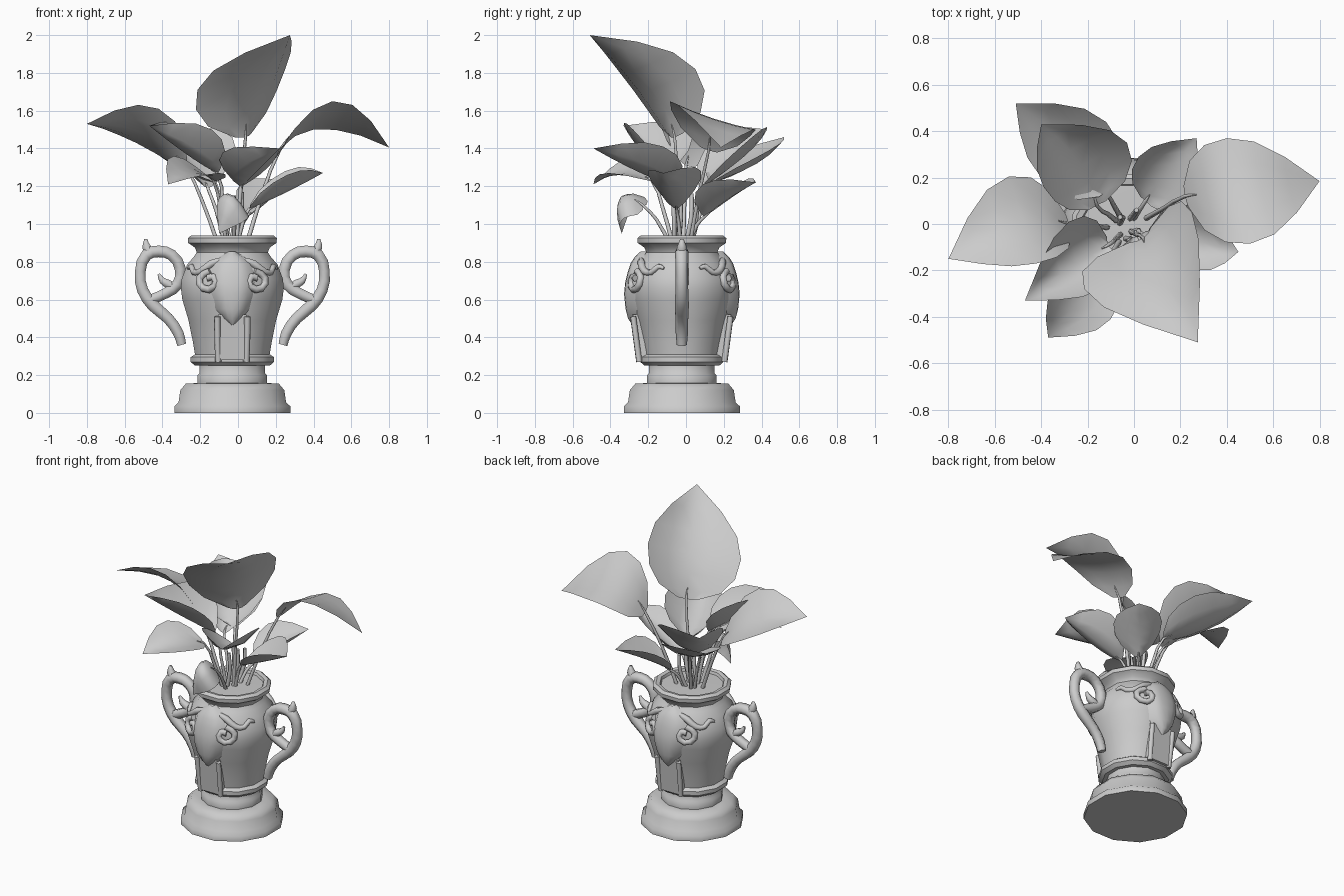
import bpy, bmesh, math
from mathutils import Vector as V

if "Cube" in bpy.data.objects:
    bpy.data.objects.remove(bpy.data.objects["Cube"])

AX, AY = -0.03, -0.022      # vase axis
SIDES = 12


def finish(name, bm, angle=50, closed=True):
    if closed:
        bmesh.ops.recalc_face_normals(bm, faces=bm.faces)
    me = bpy.data.meshes.new(name)
    bm.to_mesh(me)
    bm.free()
    ob = bpy.data.objects.new(name, me)
    bpy.context.collection.objects.link(ob)
    bpy.ops.object.select_all(action='DESELECT')
    ob.select_set(True)
    bpy.context.view_layer.objects.active = ob
    bpy.ops.object.shade_smooth_by_angle(angle=math.radians(angle))
    return ob


def tube(name, pts, radius, radii=None, res=2, bevel=1):
    """Round tube through the points, turned into a mesh."""
    cu = bpy.data.curves.new(name, 'CURVE')
    cu.dimensions = '3D'
    cu.bevel_depth, cu.bevel_resolution, cu.use_fill_caps = radius, bevel, True
    cu.resolution_u = res
    sp = cu.splines.new('BEZIER')
    sp.bezier_points.add(len(pts) - 1)
    for i, (bp, p) in enumerate(zip(sp.bezier_points, pts)):
        bp.co = p
        bp.handle_left_type = bp.handle_right_type = 'AUTO'
        bp.radius = radii[i] if radii else 1
    tmp = bpy.data.objects.new(name + "_path", cu)
    bpy.context.collection.objects.link(tmp)
    bpy.context.view_layer.update()
    me = bpy.data.meshes.new_from_object(tmp.evaluated_get(bpy.context.evaluated_depsgraph_get()))
    bpy.data.objects.remove(tmp)
    bm = bmesh.new()
    bm.from_mesh(me)
    bmesh.ops.remove_doubles(bm, verts=bm.verts, dist=1e-5)
    return finish(name, bm, 70)


def lathe(name, prof, angle):
    bm = bmesh.new()
    rings = []
    for r, z in prof:
        n = SIDES if r > 0 else 1
        rings.append([bm.verts.new((AX + r * math.cos(2 * math.pi * (i + .5) / SIDES),
                                    AY + r * math.sin(2 * math.pi * (i + .5) / SIDES), z)) for i in range(n)])
    for a, b in zip(rings, rings[1:]):
        for i in range(SIDES):
            q = [a[i % len(a)], a[(i + 1) % len(a)], b[(i + 1) % len(b)], b[i % len(b)]]
            bm.faces.new(list(dict.fromkeys(q)))
    return finish(name, bm, angle)


# Pedestal, body and soil
lathe("pedestal", [(0, 0), (.318, 0), (.318, .035), (.295, .055), (.285, .12), (.255, .155),
                   (.19, .158), (.19, .20), (.18, .21), (.18, .26), (0, .26)], 60)
BODY = [(.205, .25), (.228, .27), (.228, .295), (.205, .31), (.215, .37), (.24, .49), (.274, .60),
        (.282, .66), (.277, .71), (.248, .785), (.212, .825), (.195, .85), (.205, .875), (.242, .9),
        (.244, .925), (.225, .94), (.2, .935)]
lathe("vase_body", [(0, .25)] + BODY + [(.194, .918), (0, .922)], 40)


def body_r(z):
    for (r0, z0), (r1, z1) in zip(BODY, BODY[1:]):
        if z0 <= z <= z1:
            return r0 + (r1 - r0) * (z - z0) / (z1 - z0)
    return BODY[-1][0]


# Scroll handles: an arm that curls over and closes onto itself, with a spike and a leaf spur
LOOP = [(.268, .36), (.285, .42), (.34, .50), (.42, .57), (.475, .65), (.487, .75), (.455, .835),
        (.39, .855), (.32, .835), (.275, .76), (.29, .68), (.35, .635), (.43, .60)]
for s, side in ((1, "right"), (-1, "left")):
    def at(p):
        return (AX + s * p[0], AY, p[1])
    tube(side + "_handle", [at(p) for p in LOOP], .034,
         [.8, .95, 1, 1.1, 1, .95, 1.05, 1.05, 1, 1, 1, .95, .9])
    tube(side + "_handle_spike", [at(p) for p in [(.43, .84), (.455, .88), (.458, .92)]], .032, [1, .8, .3])
    tube(side + "_handle_spur", [at(p) for p in [(.30, .66), (.345, .685), (.37, .70), (.39, .735)]], .026, [1, 1, .8, .3])

# Relief ornament, front and back: (height, half width, distance from axis)
SHIELD = [(.465, .012, .262), (.50, .06, .285), (.55, .10, .298), (.63, .122, .306), (.69, .132, .300),
          (.74, .125, .288), (.79, .115, .272), (.825, .08, .25), (.855, .018, .218)]
for s, side in ((-1, "front"), (1, "back")):
    bm = bmesh.new()
    rows = []
    for z, w, d in SHIELD:
        row = []
        for k in range(-3, 4):
            u = k / 3
            edge = math.sqrt(body_r(z) ** 2 - (w * u) ** 2) - .02
            f = (1 - u * u) ** .6
            row.append(bm.verts.new((AX + w * u, AY + s * (edge + (d - edge) * f), z)))
        rows.append(row)
    for a, b in zip(rows, rows[1:]):
        for i in range(6):
            bm.faces.new((a[i], a[i + 1], b[i + 1], b[i]))
    finish(side + "_shield", bm)

    # Panel under the shield, between two posts
    bm = bmesh.new()
    bmesh.ops.create_cube(bm, size=1)
    for v in bm.verts:
        top = v.co.z > 0
        v.co = V((AX + v.co.x * .15, AY + s * ((.25 if top else .228) + (.01 if v.co.y > 0 else -.08)),
                  .52 if top else .28))
    finish(side + "_panel", bm)
    for m in (1, -1):
        tube(side + "_post", [(AX + m * .08, AY + s * .258, .51), (AX + m * .078, AY + s * .242, .39),
                              (AX + m * .074, AY + s * .226, .27)], .017)

        def wrap(a, z, out=-.003):
            r = body_r(z) + out
            return (AX + m * r * math.sin(math.radians(a)), AY + s * r * math.cos(math.radians(a)), z)
        # Side garland and spiral scroll
        tube(side + "_garland", [wrap(*p) for p in [(14, .81), (28, .79), (40, .75), (52, .745), (60, .775), (68, .765)]],
             .02, [.8, 1.1, 1, .8, .8, .4])
        tube(side + "_scroll", [wrap(27 + 12 * k * math.cos(t), .70 + .05 * k * math.sin(t), .002) for k, t in
                                [(1, 1.6), (1, .3), (.95, -1), (.85, -2.4), (.65, -3.8), (.3, -5)]], .02)


# Leaves with their stems
WIDTH = [(0, .2), (.1, .66), (.26, .92), (.45, 1), (.64, .88), (.82, .53), (1, 0)]


def leaf(name, base, mid, tip, left, right):
    base, mid, tip, left, right = map(V, (base, mid, tip, left, right))
    ctrl = 2 * mid - (base + tip) / 2

    def rib(t):
        return base * (1 - t) ** 2 + ctrl * 2 * t * (1 - t) + tip * t * t
    m = rib(.45)
    across, cup = (right - left) / 2, (right + left) / 2 - m
    bm = bmesh.new()
    rows = [[bm.verts.new(rib(t) + across * u * w + cup * u * u * w) for u in (-1, -.5, 0, .5, 1)]
            for t, w in WIDTH]
    for a, b in zip(rows, rows[1:]):
        for i in range(4):
            bm.faces.new((a[i], a[i + 1], b[i + 1], b[i]))
    bmesh.ops.remove_doubles(bm, verts=bm.verts, dist=1e-4)
    bm.normal_update()
    if sum(f.normal.z for f in bm.faces) < 0:
        bmesh.ops.reverse_faces(bm, faces=bm.faces)
    finish(name, bm, 80, closed=False)
    root = V((AX + (base.x - AX) * .3, AY + (base.y - AY) * .3, .89))
    bend = root.lerp(base, .5) + V((0, 0, .03))
    tube(name + "_stem", [root, bend, base, rib(.12)], .010, [1.2, 1, .8, .3])


leaf("top_leaf", (.04, -.06, 1.46), (.10, -.2, 1.74), (.275, -.51, 2.0), (-.215, -.28, 1.71), (.25, .05, 1.82))
leaf("right_leaf", (.22, .12, 1.39), (.46, .15, 1.56), (.80, .185, 1.405), (.40, .37, 1.50), (.50, -.085, 1.65))
leaf("left_leaf", (-.28, .0, 1.31), (-.50, .0, 1.48), (-.80, -.15, 1.53), (-.42, -.17, 1.61), (-.54, .205, 1.43))
leaf("back_left_leaf", (-.12, .14, 1.22), (-.27, .33, 1.30), (-.51, .52, 1.46), (-.40, .20, 1.35), (-.12, .44, 1.39))
leaf("back_upper_leaf", (-.16, .08, 1.19), (-.24, .27, 1.33), (-.40, .43, 1.50), (-.39, .16, 1.46), (-.03, .35, 1.46))
leaf("front_left_leaf", (-.11, -.09, 1.27), (-.26, -.18, 1.36), (-.47, -.33, 1.52), (-.14, -.28, 1.50), (-.28, .01, 1.51))
leaf("low_left_leaf", (-.13, -.18, 1.23), (-.24, -.33, 1.27), (-.37, -.49, 1.21), (-.10, -.41, 1.27), (-.34, -.27, 1.36))
leaf("front_leaf", (.02, -.05, 1.20), (.09, -.24, 1.27), (.22, -.49, 1.40), (-.08, -.27, 1.38), (.24, -.12, 1.41))
leaf("low_right_leaf", (.06, -.05, 1.08), (.24, -.07, 1.16), (.45, -.12, 1.27), (.25, .08, 1.28), (.26, -.20, 1.26))
leaf("low_back_leaf", (.05, .10, 1.04), (.14, .22, 1.13), (.27, .37, 1.22), (.02, .29, 1.22), (.24, .09, 1.21))
leaf("drooping_leaf", (-.01, -.23, 1.10), (-.04, -.35, 1.14), (-.10, -.34, .95), (-.10, -.25, 1.14), (.05, -.33, 1.03))
# Short young shoots in the middle
for x, y, z in ((-.06, .03, 1.16), (.01, .06, 1.14), (.02, -.03, 1.17), (-.02, -.07, 1.15)):
    tube("young_shoot", [(AX + x * .6, AY + y * .6, .89), (x * .8, y * .9, 1.03), (x, y, z)], .012, [1, 1, .9])
